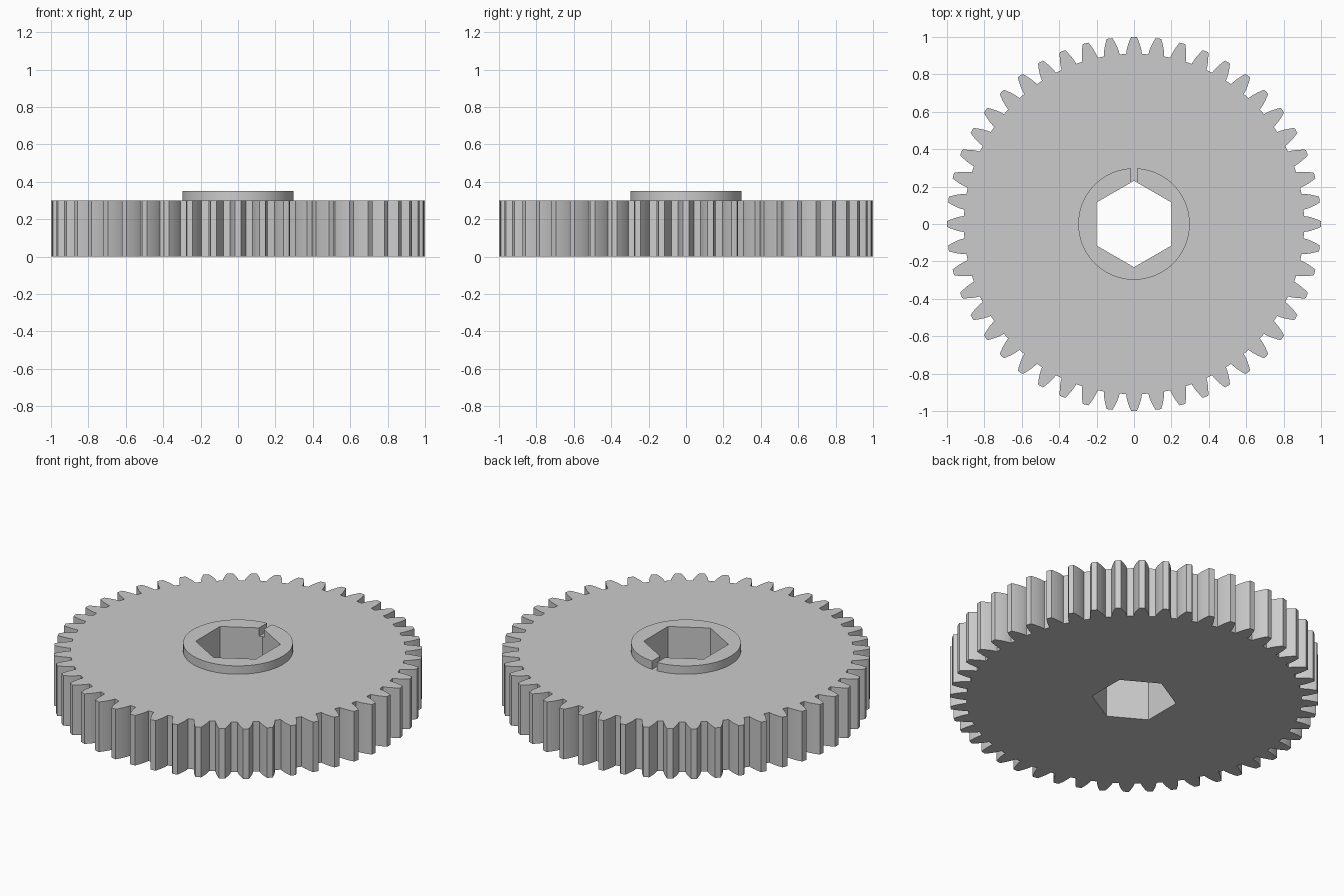
import bpy
import bmesh
from math import pi, sin, cos, tan, acos, radians, sqrt, asin

cube = bpy.data.objects.get("Cube")
if cube:
    bpy.data.objects.remove(cube)

TEETH = 48
MODULE = 2 / (TEETH + 2)
PITCH_R = MODULE * TEETH / 2
BASE_R = PITCH_R * cos(radians(20))
ROOT_R = PITCH_R - 1.25 * MODULE
TIP_R = 1.0
GEAR_H, HUB_TOP = 0.30, 0.35
HUB_R, HEX_R, SLOT = 0.298, 0.4 / sqrt(3), 0.016

grey = bpy.data.materials.new("plain grey")
grey.use_nodes = True
colour = (0.6, 0.6, 0.6, 1)
grey.diffuse_color = colour
grey.node_tree.nodes["Principled BSDF"].inputs["Base Color"].default_value = colour


def polar(r, a):
    return (r * cos(a), r * sin(a))


def prism(name, loops, z0, z1, open_bottom=False):
    """Fill closed outlines (inner ones become holes) and extrude upward."""
    bm = bmesh.new()
    for loop in loops:
        verts = [bm.verts.new((x, y, z0)) for x, y in loop]
        for a, b in zip(verts, verts[1:] + verts[:1]):
            bm.edges.new((a, b))
    bmesh.ops.triangle_fill(bm, edges=bm.edges[:], use_beauty=True, normal=(0, 0, 1))
    bottom = bm.faces[:]
    top = bmesh.ops.extrude_face_region(bm, geom=bottom, use_keep_orig=True)["geom"]
    for v in top:
        if isinstance(v, bmesh.types.BMVert):
            v.co.z = z1
    bmesh.ops.recalc_face_normals(bm, faces=bm.faces[:])
    if open_bottom:
        bmesh.ops.delete(bm, geom=bottom, context='FACES_ONLY')
    mesh = bpy.data.meshes.new(name)
    bm.to_mesh(mesh)
    bm.free()
    mesh.materials.append(grey)
    obj = bpy.data.objects.new(name, mesh)
    bpy.context.collection.objects.link(obj)
    return obj


def involute(r):
    a = acos(min(1, BASE_R / r))
    return tan(a) - a


def half_angle(r):
    """Half the angular thickness of a tooth at radius r."""
    return pi / (2 * TEETH) + involute(PITCH_R) - involute(r)


# Toothed outline: rising flank, then falling flank, for every tooth
STEPS = 5
radii = [ROOT_R + (TIP_R - ROOT_R) * i / STEPS for i in range(STEPS + 1)]
teeth = []
for t in range(TEETH):
    mid = 2 * pi * t / TEETH
    teeth += [polar(r, mid - half_angle(r)) for r in radii]
    teeth.append(polar(TIP_R, mid))
    teeth += [polar(r, mid + half_angle(r)) for r in reversed(radii)]

hexagon = [polar(HEX_R, pi / 2 + i * pi / 3) for i in range(6)]
prism("gear_body", [teeth, hexagon], 0, GEAR_H)

# Raised hub: a ring with a hexagonal bore, split by a slot at the back
SEGS = 96
gap = asin(SLOT / HUB_R)
arc = [polar(HUB_R, pi / 2 + gap + (2 * pi - 2 * gap) * i / SEGS) for i in range(SEGS + 1)]
slot_y = HEX_R - SLOT * tan(pi / 6)
bore = [(SLOT, slot_y)] + hexagon[:0:-1] + [(-SLOT, slot_y)]
hub = prism("slotted_hub", [arc + bore], GEAR_H, HUB_TOP, open_bottom=True)

bpy.ops.object.select_all(action='DESELECT')
hub.select_set(True)
bpy.context.view_layer.objects.active = hub
bpy.ops.object.shade_smooth_by_angle(angle=radians(20))
